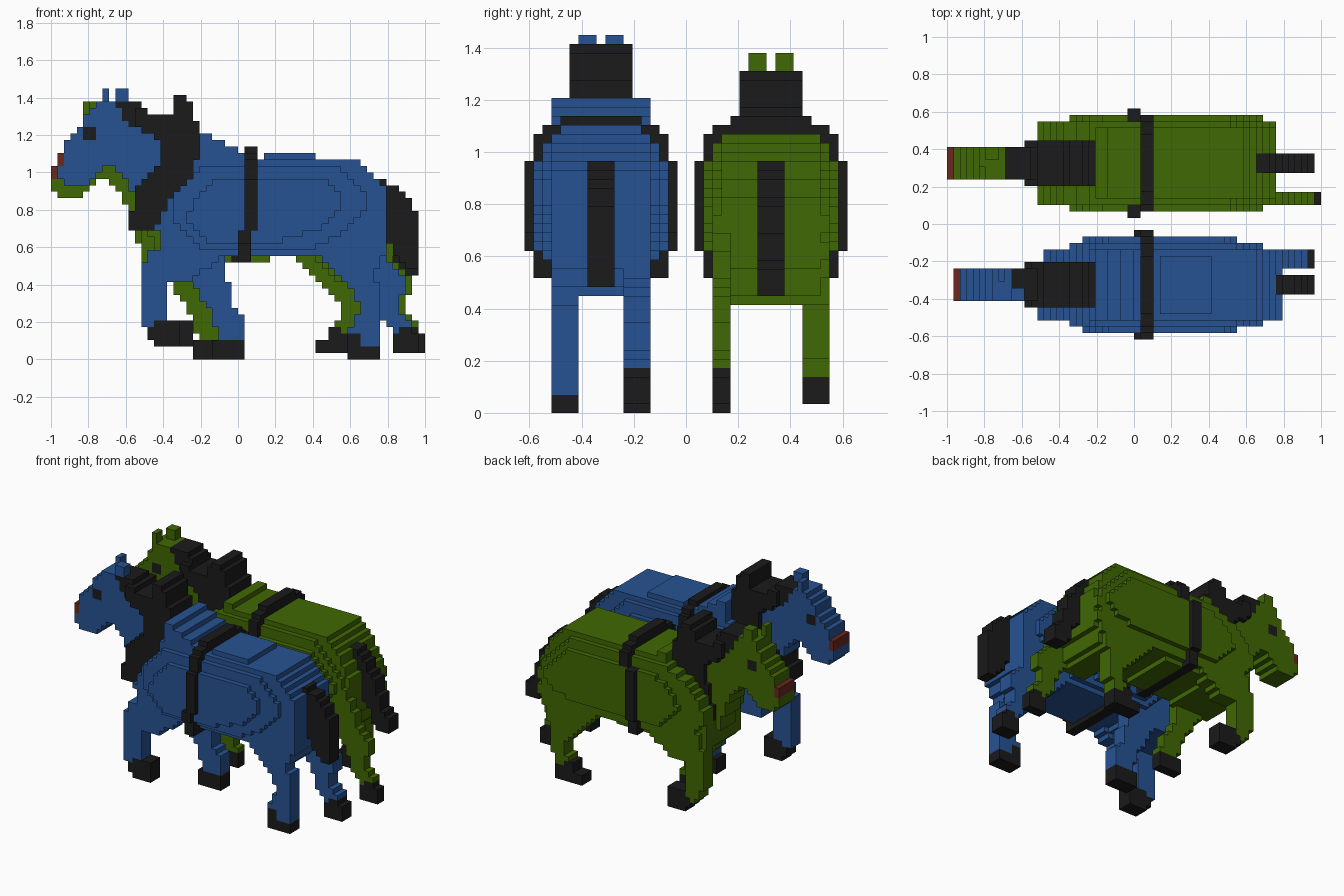
import bpy
import bmesh
import math

if "Cube" in bpy.data.objects:
    bpy.data.objects.remove(bpy.data.objects["Cube"])

P = 1 / 29            # edge length of one block
SIDE = 0.325          # distance of each horse from the centre line


def material(name, r, g, b):
    m = bpy.data.materials.new(name)
    m.use_nodes = True
    m.diffuse_color = (r, g, b, 1)
    m.node_tree.nodes["Principled BSDF"].inputs["Base Color"].default_value = (r, g, b, 1)
    return m


BLUE = material("blue_coat", .02, .086, .29)
GREEN = material("green_coat", .051, .139, .001)
BLACK = material("black", .0105, .0105, .0105)
RED = material("dark_red", .14, .021, .013)


def rect(x0, z0, x1, z1):
    return [(x0, z0), (x1, z0), (x1, z1), (x0, z1)]


def shift(poly, dx, dz):
    return [(x + dx, z + dz) for x, z in poly]


def inside(poly, x, z):
    hit = False
    for (xa, za), (xb, zb) in zip(poly, poly[1:] + poly[:1]):
        if (za > z) != (zb > z) and x < xa + (z - za) * (xb - xa) / (zb - za):
            hit = not hit
    return hit


class Horse:
    """Blocks filled from side profiles; the first part to claim a block keeps it."""

    def __init__(self, name, coat, y):
        self.name, self.coat, self.y = name, coat, y
        self.cells, self.mats = {}, {}

    def fill(self, part, mat, poly, rows):
        self.mats[part] = mat
        xs, zs = zip(*poly)
        for i in range(min(xs), max(xs)):
            for k in range(min(zs), max(zs)):
                if inside(poly, i + .5, k + .5):
                    for j in rows:
                        self.cells.setdefault((i, j, k), part)

    def build(self):
        for part, mat in self.mats.items():
            bm = bmesh.new()
            verts = {}

            def vert(c):
                if c not in verts:
                    verts[c] = bm.verts.new((c[0] * P, self.y + (c[1] - .5) * P, c[2] * P))
                return verts[c]

            for cell, owner in self.cells.items():
                if owner != part:
                    continue
                # only faces open to the air
                for axis in range(3):
                    for step in (0, 1):
                        n = list(cell)
                        n[axis] += 2 * step - 1
                        if tuple(n) in self.cells:
                            continue
                        ring = []
                        for u, v in ((0, 0), (1, 0), (1, 1), (0, 1)):
                            c = list(cell)
                            c[axis] += step
                            c[(axis + 1) % 3] += u
                            c[(axis + 2) % 3] += v
                            ring.append(vert(tuple(c)))
                        bm.faces.new(ring if step else ring[::-1])
            me = bpy.data.meshes.new(f"{self.name}_{part}")
            bm.to_mesh(me)
            bm.free()
            me.materials.append(mat)
            bpy.context.collection.objects.link(bpy.data.objects.new(me.name, me))


def half(n):
    return range(-n, n + 1)


# Side profiles in blocks, nose towards -x
HEAD = [(-28, 29), (-28, 32), (-27, 32), (-27, 33), (-24, 37), (-22, 39), (-21, 40), (-19, 40),
        (-16, 36), (-12, 34), (-9, 30), (-12, 24), (-16, 25), (-18, 29), (-19, 30), (-21, 30),
        (-22, 28), (-23, 27), (-27, 27)]
FORELOCK = [(-19, 40), (-16, 40), (-14, 39), (-14, 36), (-16, 36), (-18, 38)]
MANE = [(-16, 39), (-12, 38), (-10, 38), (-10, 40), (-9, 41), (-8, 41), (-7, 39), (-6, 36), (-6, 32),
        (-8, 27), (-11, 24), (-13, 20), (-17, 20), (-16, 26), (-12, 30), (-12, 34), (-16, 36)]
NECK = [(-17, 29), (-17, 23), (-16, 19), (-14, 17), (-9, 17), (-9, 29)]
WITHERS = [(-6, 27), (-6, 35), (-4, 35), (-4, 34), (-2, 34), (-2, 33), (0, 33), (0, 32), (2, 32), (2, 27)]

# Body layers from narrow to wide, then the tail, for each horse
TRUNK = [(-13, 20), (-11, 24), (-8, 27), (-6, 32), (0, 31), (18, 31), (20, 30), (22, 28), (23, 26),
         (23, 17), (21, 13), (16, 13), (13, 16), (-3, 16), (-6, 14), (-14, 14), (-14, 17), (-12, 17),
         (-12, 20)]
FLANK = [(-10, 22), (-10, 25), (-8, 28), (-5, 30), (16, 30), (18, 28), (20, 26), (20, 23),
         (17, 20), (11, 17), (-5, 17), (-8, 19)]
BARREL = [(-8, 21), (-7, 25), (-3, 28), (13, 28), (16, 26), (16, 23), (12, 20), (6, 18), (-4, 18)]
TAIL = [(22, 28), (25, 27), (27, 25), (28, 22), (28, 14), (26, 14), (24, 17), (23, 19)]

LOW_TRUNK = [(-15, 20), (-12, 24), (-8, 27), (-6, 31), (16, 31), (18, 30), (20, 27), (22, 23),
             (22, 17), (20, 12), (15, 12), (12, 16), (5, 16), (5, 15), (-3, 15), (-6, 14),
             (-14, 14), (-15, 17)]
LOW_FLANK = [(-15, 21), (-14, 24), (-10, 28), (-6, 30), (14, 30), (17, 28), (20, 25), (22, 21),
             (21, 18), (16, 16), (-8, 16), (-12, 18)]
LOW_BARREL = [(-10, 22), (-8, 26), (-4, 28), (14, 28), (18, 25), (20, 22), (19, 20), (14, 18), (-5, 18)]
LOW_TAIL = [(19, 28), (21, 28), (23, 25), (25, 22), (26, 18), (28, 15), (28, 13), (25, 13), (24, 16),
            (22, 19), (20, 22), (19, 25)]

# Legs: (leg profile, hoof profile)
HIND_STAND = ([(12, 18), (13, 16), (16, 13), (18, 11), (19, 8), (18, 5), (17, 4), (17, 2), (22, 2),
               (22, 9), (21, 16), (23, 18), (23, 24)],
              [(17, 0), (22, 0), (22, 2), (19, 2), (19, 4), (17, 4)])
HIND_BACK = ([(14, 18), (18, 13), (21, 11), (22, 7), (24, 4), (27, 4), (27, 6), (25, 8), (26, 12),
              (23, 16), (22, 20)],
             [(24, 1), (28, 1), (28, 4), (27, 4), (27, 5), (25, 5), (25, 4), (24, 4)])
HIND_FORWARD = ([(8, 17), (11, 14), (13, 12), (16, 9), (16, 6), (14, 4), (18, 3), (19, 9), (20, 14),
                 (22, 18), (20, 22), (9, 20)],
                [(12, 1), (18, 1), (18, 4), (16, 4), (16, 5), (14, 5), (14, 3), (12, 3)])
FORE_LIFT = ([(-14, 4), (-15, 6), (-15, 13), (-14, 17), (-12, 17), (-11, 19), (-6, 19), (-2, 15),
              (-6, 14), (-7, 12), (-11, 12), (-11, 4)],
             [(-14, 4), (-13, 2), (-9, 2), (-9, 6), (-11, 6), (-14, 5)])
FORE_BENT = ([(-12, 4), (-14, 6), (-15, 9), (-15, 13), (-13, 19), (-6, 19), (-2, 15), (-6, 14),
              (-7, 12), (-11, 12), (-11, 4)],
             shift(FORE_LIFT[1], 2, 0))
FORE_STAND = ([(-9, 18), (-7, 12), (-4, 7), (-3, 3), (1, 3), (1, 7), (-1, 9), (-2, 16)],
              rect(-4, 0, 1, 3))
FORE_SLANT = ([(-12, 14), (-10, 11), (-8, 9), (-6, 3), (-2, 3), (-3, 6), (-6, 11), (-6, 18), (-13, 19)],
              rect(-7, 0, -2, 3))


def make(horse, lowered, layers, tail, legs):
    coat = horse.coat
    mane, dx, dz, ear_dx, flip, split, lean = MANE, 0, 0, 0, 1, 20, 0
    if lowered:
        # this horse carries its head and crest lower
        mane = [(x - (x < -9), z - 3) if z > 28 else (x + 2, z) for x, z in MANE]
        dx, dz, ear_dx, flip, split, lean = -1, -2, -3, -1, 28, -1

    # Girth strap, stepping forward towards the bottom
    for n, low, high in ((8, 18, 28), (7, 15, 31), (6, 15, 32), (4, 15, 33)):
        horse.fill("girth_strap", BLACK, rect(1, split, 3, high), half(n))
        horse.fill("girth_strap", BLACK, rect(lean, low, lean + 2, split), half(n))

    # Head details
    horse.fill("nose", RED, shift(rect(-28, 30, -27, 32), dx, dz), half(2))
    horse.fill("eyes", BLACK, shift(rect(-24, 34, -22, 36), 0, dz), (-2, 2))
    horse.fill("ears", coat, shift(rect(-21, 40, -20, 42), ear_dx, dz), (flip, 2 * flip))
    horse.fill("ears", coat, shift(rect(-19, 40, -17, 42), ear_dx + dx, dz), (-flip, -2 * flip))
    horse.fill("mane", BLACK, shift(FORELOCK, dx, dz), half(2))
    horse.fill("mane", BLACK, mane, half(3))
    horse.fill("head", coat, shift(HEAD, dx, dz), half(2))
    if lowered:
        # ears sit further forward, on a short brow
        horse.fill("head", coat, rect(-24, 36, -20, 38), half(2))
        horse.fill("head", coat, NECK, half(2))
    horse.fill("tail", BLACK, tail, half(1))

    # Legs and hooves
    for name, (leg, hoof), rows in legs:
        horse.fill(name + "_hoof", BLACK, hoof, rows)
        horse.fill(name + "_leg", coat, leg, rows)

    # Body in widening layers
    horse.fill("body", coat, shift(WITHERS, 0, -3 * lowered), half(5))
    for n, layer in enumerate(layers, 5):
        horse.fill("body", coat, layer, half(n))
    if not lowered:
        horse.fill("back_pad", coat, rect(4, 31, 12, 32), half(4))
    horse.build()


RIGHT, LEFT = range(-5, -2), range(3, 6)
make(Horse("blue_horse", BLUE, -SIDE), False, (TRUNK, FLANK, BARREL), TAIL, [
    ("near_hind", HIND_STAND, RIGHT), ("far_hind", HIND_BACK, LEFT),
    ("near_fore", FORE_LIFT, RIGHT), ("far_fore", FORE_STAND, LEFT)])

NEAR, FAR = range(-6, -4), range(4, 7)
make(Horse("green_horse", GREEN, SIDE), True, (LOW_TRUNK, LOW_FLANK, LOW_BARREL), LOW_TAIL, [
    ("near_hind", [shift(p, 1, 0) for p in HIND_BACK], NEAR), ("far_hind", HIND_FORWARD, FAR),
    ("near_fore", FORE_SLANT, NEAR), ("far_fore", FORE_BENT, FAR)])
